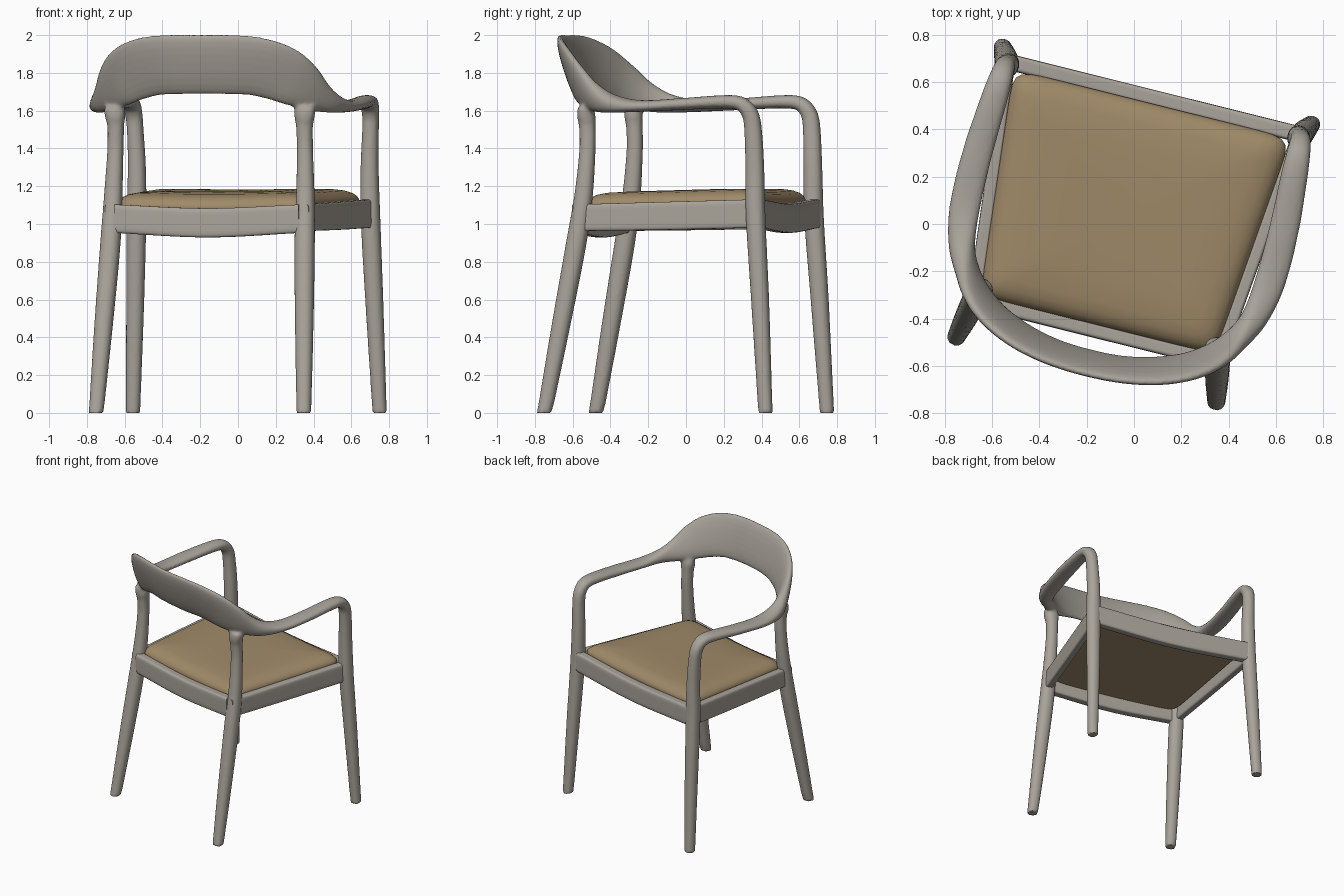
import bpy, bmesh, math
from mathutils import Vector, Matrix

if "Cube" in bpy.data.objects:
    bpy.data.objects.remove(bpy.data.objects["Cube"])

# The chair is modelled symmetric about x = 0, then turned into place
PLACE = Matrix.Rotation(math.radians(-14), 4, 'Z') @ Matrix.Translation((-0.047, 0, 0))
UP = Vector((0, 0, 1))


def material(name, rgb):
    m = bpy.data.materials.new(name)
    m.diffuse_color = (*rgb, 1)
    m.use_nodes = True
    m.node_tree.nodes["Principled BSDF"].inputs["Base Color"].default_value = m.diffuse_color
    return m


WOOD = material("grey_wood", (.40, .37, .325))
LEATHER = material("tan_leather", (.35, .255, .14))


def rounded(n, sides):
    pts = []
    for i in range(sides):
        a = 2 * math.pi * (i + 0.5) / sides
        c, s = math.cos(a), math.sin(a)
        r = (abs(c) ** n + abs(s) ** n) ** (-1 / n)
        pts.append((r * c, r * s))
    return pts


def spline(points, steps):
    p = [Vector(q) for q in points]
    t = [0.0]
    for a, b in zip(p, p[1:]):
        t.append(t[-1] + (Vector(b[:3]) - Vector(a[:3])).length)
    last = len(p) - 1
    m = []
    for i in range(last + 1):
        a, b = max(i - 1, 0), min(i + 1, last)
        m.append((p[b] - p[a]) / (t[b] - t[a]))
    out = []
    for i in range(last):
        d = t[i + 1] - t[i]
        for k in range(steps):
            s = k / steps
            out.append(p[i] * (2*s**3 - 3*s**2 + 1) + m[i] * (d * (s**3 - 2*s**2 + s))
                       + p[i + 1] * (3*s**2 - 2*s**3) + m[i + 1] * (d * (s**3 - s**2)))
    return out + [p[-1]]


def select_only(obs):
    bpy.ops.object.select_all(action='DESELECT')
    for o in obs:
        o.select_set(True)
    bpy.context.view_layer.objects.active = obs[0]


def skin(name, rings, mat=WOOD):
    bm = bmesh.new()
    loops = [[bm.verts.new(PLACE @ Vector((v[0], v[1], max(v[2], 0)))) for v in r] for r in rings]
    n = len(loops[0])
    for a, b in zip(loops, loops[1:]):
        for i in range(n):
            j = (i + 1) % n
            bm.faces.new((a[i], a[j], b[j], b[i]))
    bm.faces.new(loops[0])
    bm.faces.new(loops[-1])
    bmesh.ops.recalc_face_normals(bm, faces=bm.faces)
    me = bpy.data.meshes.new(name)
    bm.to_mesh(me)
    bm.free()
    me.materials.append(mat)
    ob = bpy.data.objects.new(name, me)
    bpy.context.collection.objects.link(ob)
    select_only([ob])
    bpy.ops.object.shade_smooth_by_angle(angle=math.radians(40))
    return ob


# Sweep through points (x, y, z, half width, half height, outward lean)
def sweep(name, points, power=2.3, sides=24, steps=6):
    path = spline(points, steps)
    section = rounded(power, sides)
    rings = []
    for i, q in enumerate(path):
        c = Vector(q[:3])
        tan = (Vector(path[min(i + 1, len(path) - 1)][:3]) - Vector(path[max(i - 1, 0)][:3])).normalized()
        if abs(tan.z) > 0.7 or (c.y > 0.3 and abs(tan.z) > 0.1):
            side = Vector((math.copysign(1, c.x), 0, 0))
        else:
            side = UP.cross(tan)
        side = (side - tan * side.dot(tan)).normalized()
        nor = tan.cross(side)
        a = math.radians(q[5])
        s2 = side * math.cos(a) - nor * math.sin(a)
        n2 = nor * math.cos(a) + side * math.sin(a)
        rings.append([c + s2 * (u * q[3]) + n2 * (v * q[4]) for u, v in section])
    return skin(name, rings)


def flip(p):
    return (-p[0],) + p[1:]


# Front legs, arms and backrest in one continuous sweep
half = [
    (.673, .590, -.005, .037, .037, 0),
    (.652, .555, .60, .047, .047, 0),
    (.638, .527, 1.05, .051, .051, 0),
    (.635, .522, 1.30, .047, .049, 0),
    (.642, .514, 1.50, .043, .046, 0),
    (.646, .500, 1.58, .045, .043, 0),
    (.650, .455, 1.634, .050, .038, 0),
    (.655, .370, 1.647, .056, .035, 0),
    (.668, .130, 1.635, .063, .031, 0),
    (.664, -.110, 1.625, .064, .031, 4),
    (.635, -.270, 1.640, .055, .050, 14),
    (.580, -.375, 1.675, .044, .086, 20),
    (.505, -.462, 1.735, .038, .129, 20),
    (.410, -.530, 1.797, .034, .154, 19),
    (.290, -.580, 1.834, .031, .162, 18),
    (.150, -.609, 1.844, .030, .164, 17),
]
middle = [(0, -.617, 1.845, .030, .163, 17)]
frame = sweep("arms_and_backrest", half + middle + [flip(p) for p in reversed(half)])

# Back legs, flared where they meet the backrest
back = [
    (.567, -.645, -.012, .038, .038, 0),
    (.548, -.560, .45, .048, .048, 0),
    (.530, -.478, .90, .053, .053, 0),
    (.524, -.440, 1.15, .048, .048, 0),
    (.517, -.420, 1.40, .042, .042, 0),
    (.515, -.422, 1.52, .045, .044, 0),
    (.517, -.428, 1.58, .056, .048, 0),
    (.520, -.436, 1.625, .056, .036, 0),
]
legs = [sweep("back_leg", [f(p) for p in back]) for f in (lambda p: p, flip)]

# Fuse legs into the backrest, then blend the two joints
select_only([frame] + legs)
bpy.ops.object.join()
fuse = frame.modifiers.new("fuse", 'REMESH')
fuse.mode = 'VOXEL'
fuse.voxel_size = .0095
bpy.ops.object.modifier_apply(modifier="fuse")
joints = [PLACE @ Vector((x, -.435, 1.605)) for x in (.517, -.517)]
group = frame.vertex_groups.new(name="joint")
for v in frame.data.vertices:
    d = min((v.co - j).length for j in joints)
    if d < .16:
        group.add([v.index], min(1, (.16 - d) / .08), 'REPLACE')
blend = frame.modifiers.new("blend", 'SMOOTH')
blend.vertex_group = "joint"
blend.factor = .5
blend.iterations = 14
bpy.ops.object.modifier_apply(modifier="blend")
bpy.ops.object.shade_smooth_by_angle(angle=math.radians(60))
frame.name = "legs_arms_and_backrest"

# Side rails
rail = [
    (.528, -.492, 1.033, .028, .070, 0),
    (.580, .020, 1.043, .028, .074, 0),
    (.630, .515, 1.055, .028, .075, 0),
]
for tag, f in (("right", lambda p: p), ("left", flip)):
    sweep("side_rail_" + tag, [f(p) for p in rail], power=7, sides=48)

# Front and back rails, sagging slightly in the middle
for name, w, y, z, sag in (("front_rail", .625, .537, 1.055, .025),
                           ("back_rail", .505, -.474, 1.028, .022)):
    sweep(name, [(-w, y, z, .034, .075, 0), (0, y, z - sag, .034, .077, 0),
                 (w, y, z, .034, .075, 0)], power=7, sides=48, steps=10)

# Padded seat, narrower at the back
rings = []
for k, z in ((.97, 1.05), (.985, 1.085), (1, 1.105), (1, 1.12), (.985, 1.137), (.95, 1.155),
             (.89, 1.17), (.80, 1.18), (.6, 1.187), (.35, 1.19), (.1, 1.19)):
    ring = []
    for u, v in rounded(16, 160):
        u, v = u * k, v * k
        x = u * (.558 + .047 * v)
        ring.append((x, .030 + .482 * v, z + .013 * v - .012 * (1 - u * u)))
    rings.append(ring)
skin("seat", rings, LEATHER)
